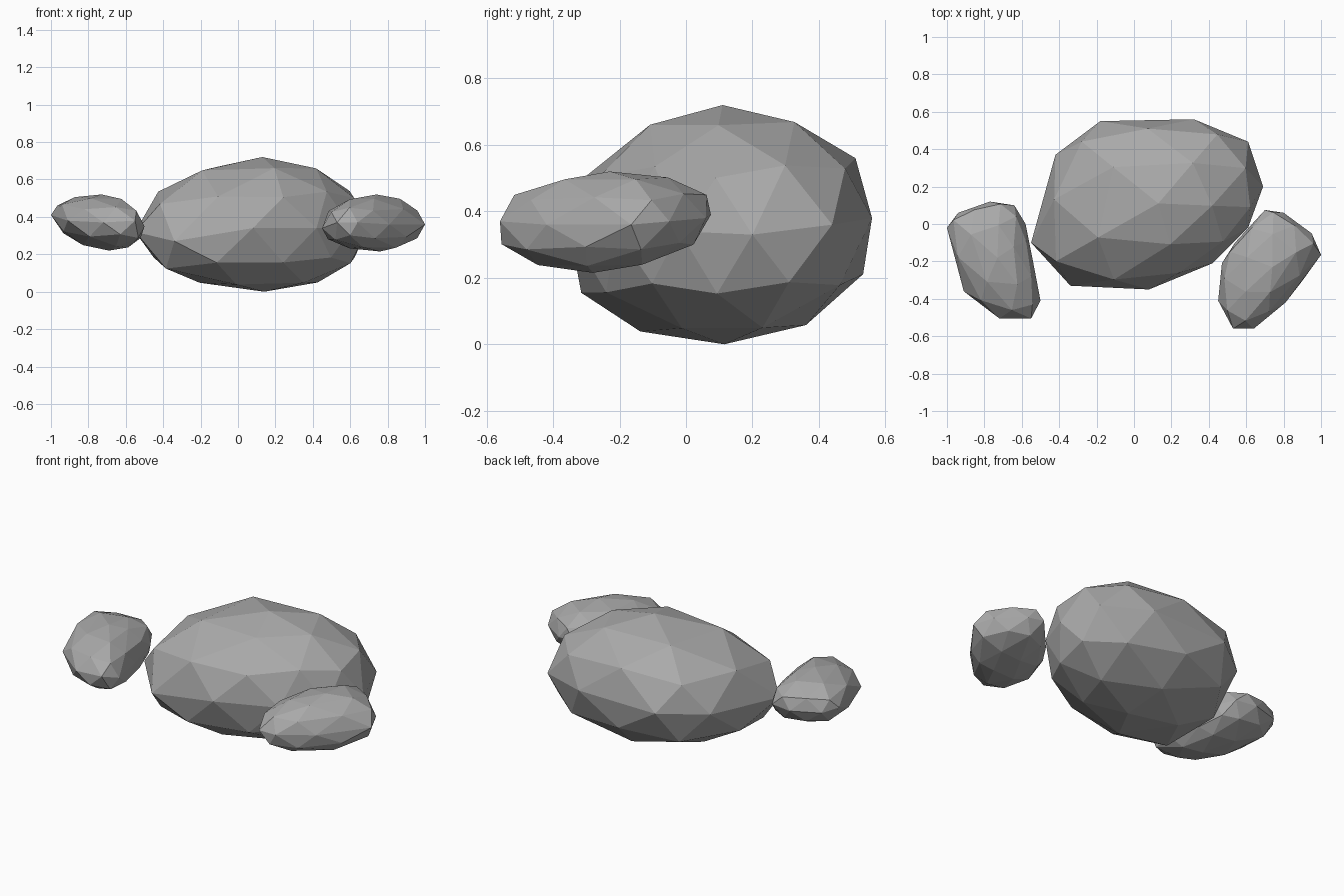
import bpy, bmesh, math
from mathutils import Vector

# Dark grey stone
stone = bpy.data.materials.new("dark_stone")
stone.diffuse_color = (0.4, 0.4, 0.4, 1)


def rock(name, top, bottom, outline):
    """Faceted rock: an icosphere whose ten equator points follow an outline."""
    top, bottom = Vector(top), Vector(bottom)
    ring = [Vector(p) for p in outline]
    mid = (top + bottom) / 2
    bm = bmesh.new()
    bmesh.ops.create_icosphere(bm, subdivisions=2, radius=1)
    for v in bm.verts:
        d = v.co.normalized()
        rho = math.hypot(d.x, d.y)
        t = ((math.degrees(math.atan2(d.y, d.x)) - 18) / 36) % 10
        i, f = int(t + 1e-4), t % 1
        if f > 0.999 or f < 0.001:
            f = 0
        rim = ring[i % 10].lerp(ring[(i + 1) % 10], f) - mid
        # push points between two outline corners back out to the curve
        bulge = 1 + 0.06 * 4 * f * (1 - f)
        rim.x *= bulge
        rim.y *= bulge
        # the rim tilt fades towards the poles
        rim.z *= rho
        v.co = mid + rim * rho + (top - mid) * d.z
    bmesh.ops.recalc_face_normals(bm, faces=bm.faces)
    me = bpy.data.meshes.new(name)
    bm.to_mesh(me)
    bm.free()
    me.materials.append(stone)
    ob = bpy.data.objects.new(name, me)
    bpy.context.collection.objects.link(ob)
    return ob


# Large central rock
rock("large_rock", (0.13, 0.11, 0.72), (0.14, 0.115, 0),
     [(0.69, 0.20, 0.33), (0.61, 0.44, 0.36), (0.32, 0.56, 0.38), (-0.18, 0.55, 0.37),
      (-0.42, 0.37, 0.36), (-0.55, -0.10, 0.32), (-0.34, -0.33, 0.27), (0.08, -0.35, 0.34),
      (0.42, -0.21, 0.34), (0.61, -0.02, 0.34)])

# Small rock on the left
rock("left_small_rock", (-0.73, -0.18, 0.52), (-0.69, -0.24, 0.22),
     [(-0.58, 0.0, 0.37), (-0.64, 0.10, 0.38), (-0.77, 0.12, 0.38), (-0.94, 0.06, 0.39),
      (-1.0, -0.02, 0.41), (-0.91, -0.36, 0.38), (-0.72, -0.505, 0.37), (-0.55, -0.505, 0.38),
      (-0.50, -0.41, 0.35), (-0.54, -0.20, 0.35)])

# Small rock on the right
rock("right_small_rock", (0.74, -0.23, 0.52), (0.76, -0.28, 0.215),
     [(0.95, -0.05, 0.37), (0.80, 0.06, 0.38), (0.70, 0.075, 0.39), (0.54, -0.10, 0.36),
      (0.47, -0.21, 0.35), (0.45, -0.41, 0.34), (0.53, -0.56, 0.37), (0.64, -0.56, 0.37),
      (0.81, -0.42, 0.36), (1.0, -0.165, 0.36)])
